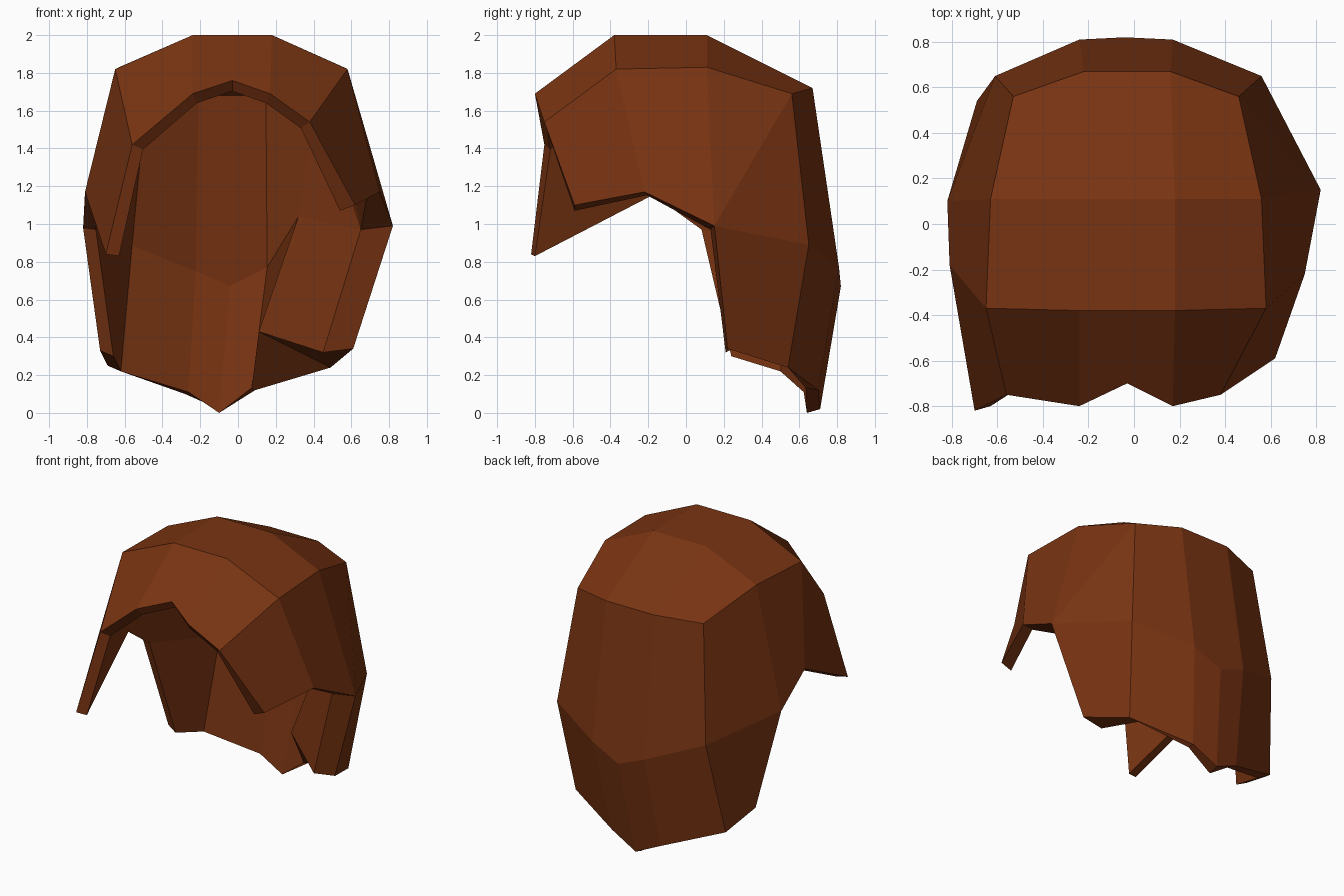
import bpy
import bmesh
from mathutils import Vector

cube = bpy.data.objects.get("Cube")
if cube:
    bpy.data.objects.remove(cube)

THICKNESS = 0.07

# One warm brown for the whole hair shell
brown = bpy.data.materials.new("chestnut_brown")
brown.use_nodes = True
colour = (0.19, 0.034, 0.006, 1)
brown.diffuse_color = colour
brown.node_tree.nodes["Principled BSDF"].inputs["Base Color"].default_value = colour

# Cross-sections from the fringe over the crown to the nape.
# Each runs from the right side to the left side of the head.
# "mid" is the midpoint of its neighbours, "above" reuses the side point before it.
fringe = [(-.7, -.82, .84), (-.56, -.75, 1.42), (-.24, -.8, 1.69), (-.03, -.7, 1.76),
          (.17, -.8, 1.69), (.38, -.75, 1.54), (.62, -.59, 1.1)]
crown_front = [(-.81, -.18, 1.17), (-.65, -.37, 1.82), (-.24, -.38, 2), "mid",
               (.18, -.38, 2), (.58, -.37, 1.82), (.75, -.22, 1.17)]
crown_back = [(-.82, .1, .98), (-.63, .11, 1.83), (-.24, .11, 2), "mid",
              (.18, .11, 2), (.56, .11, 1.83), (.82, .15, .99)]
upper_back = ["above", (-.53, .56, 1.7), (-.22, .67, 1.72), "mid",
              (.16, .67, 1.72), (.46, .56, 1.69), "above"]
lower_back = ["above", (-.61, .65, .89), (-.24, .81, .75), (-.04, .82, .67),
              (.17, .81, .77), (.56, .65, .89), "above"]
nape = [(-.73, .26, .33), (-.69, .54, .25), (-.28, .69, .1), (-.1, .71, .02),
        (.09, .7, .12), (.49, .54, .24), (.61, .22, .34)]
sections = [fringe, crown_front, crown_back, upper_back, lower_back, nape]

bm = bmesh.new()


def make_row(section, previous):
    """Turn one cross-section into a row of vertices."""
    row = []
    for i, point in enumerate(section):
        if point == "above":
            row.append(previous[i])
        elif point == "mid":
            middle = (Vector(section[i - 1]) + Vector(section[i + 1])) / 2
            row.append(bm.verts.new(middle))
        else:
            row.append(bm.verts.new(point))
    return row


def add_face(corners):
    """Add a face, skipping repeated corners."""
    unique = list(dict.fromkeys(corners))
    if len(unique) > 2:
        bm.faces.new(unique)


# Outer surface
rows = []
for section in sections:
    rows.append(make_row(section, rows[-1] if rows else None))
for near, far in zip(rows, rows[1:]):
    for i in range(len(near) - 1):
        add_face([near[i], near[i + 1], far[i + 1], far[i]])
bm.normal_update()

# Inner surface, set inwards, with the thick lock at the left of the nape
outer_faces = list(bm.faces)
rim = [edge for edge in bm.edges if edge.is_boundary]
inner = {}
for vert in list(bm.verts):
    inner[vert] = bm.verts.new(vert.co - vert.normal * THICKNESS)
inner[rows[0][0]].co = (-.63, -.8, .83)
inner[rows[0][-1]].co = (.54, -.59, 1.07)
inner[rows[2][-1]].co = (.65, .13, .97)
inner[rows[4][-2]].co = (.32, .5, 1.04)
inner[rows[-1][0]].co = (-.66, .24, .3)
inner[rows[-1][1]].co = (-.62, .5, .22)
inner[rows[-1][3]].co = (-.1, .64, 0)
inner[rows[-1][-2]].co = (.11, .44, .43)
inner[rows[-1][-1]].co = (.45, .21, .32)
for face in outer_faces:
    add_face([inner[v] for v in reversed(face.verts)])

# Rim joining both surfaces
for edge in rim:
    a, b = edge.verts
    add_face([a, b, inner[b], inner[a]])
bmesh.ops.recalc_face_normals(bm, faces=bm.faces[:])

mesh = bpy.data.meshes.new("hair_shell")
bm.to_mesh(mesh)
bm.free()
mesh.materials.append(brown)
hair = bpy.data.objects.new("hair_shell", mesh)
bpy.context.collection.objects.link(hair)
